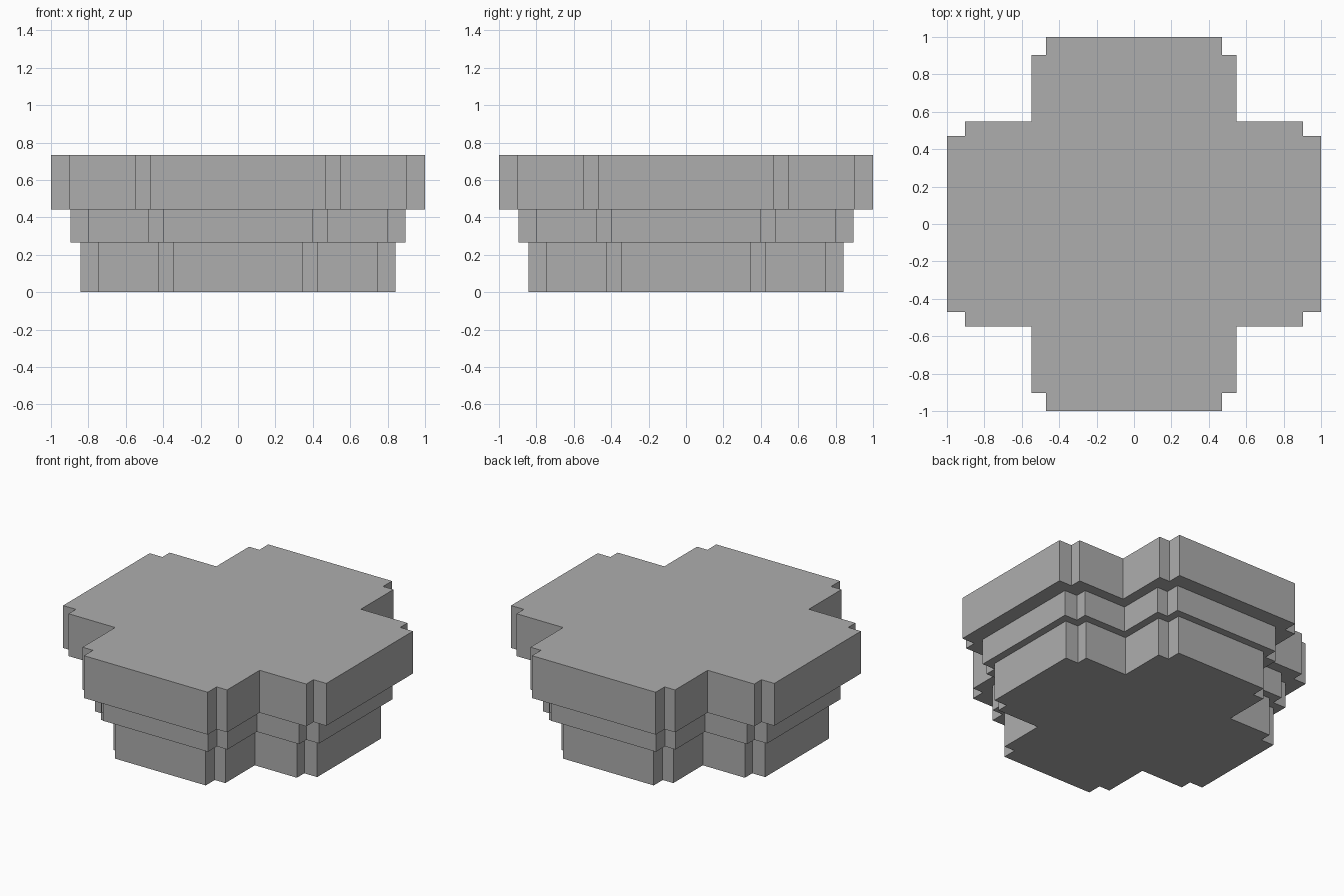
import bpy
import bmesh

cube = bpy.data.objects.get("Cube")
if cube:
    bpy.data.objects.remove(cube, do_unlink=True)

# Single flat colour
GREY = (0.42, 0.42, 0.42, 1.0)
grey = bpy.data.materials.new("stone_grey")
grey.use_nodes = True
grey.diffuse_color = GREY
grey.node_tree.nodes["Principled BSDF"].inputs["Base Color"].default_value = GREY


def cross_outline(reach, shoulder, arm, tip):
    """Cross with notched arm ends: one quadrant, turned four times."""
    quadrant = [(reach, -tip), (reach, tip), (shoulder, tip),
                (shoulder, arm), (arm, arm), (arm, shoulder), (tip, shoulder)]
    points = []
    for _ in range(4):
        points += quadrant
        quadrant = [(-y, x) for x, y in quadrant]
    # The first point of each quadrant closes the notch of the previous arm
    return clean(points)


def clean(points):
    """Drop repeated neighbouring points."""
    return [p for i, p in enumerate(points) if p != points[i - 1]]


def add_tier(name, bottom, top, *sizes):
    bm = bmesh.new()
    base = bm.faces.new([bm.verts.new((x, y, bottom))
                         for x, y in cross_outline(*sizes)])
    bm.normal_update()
    side = bmesh.ops.extrude_face_region(bm, geom=[base], use_keep_orig=True)
    bmesh.ops.translate(bm, vec=(0, 0, top - bottom),
                        verts=[v for v in side["geom"]
                               if isinstance(v, bmesh.types.BMVert)])
    bmesh.ops.recalc_face_normals(bm, faces=bm.faces)
    mesh = bpy.data.meshes.new(name)
    bm.to_mesh(mesh)
    bm.free()
    mesh.materials.append(grey)
    obj = bpy.data.objects.new(name, mesh)
    bpy.context.collection.objects.link(obj)


# Stacked tiers, widening upwards: reach, shoulder, arm half width, tip half width
add_tier("bottom_tier", 0.0, 0.265, 0.843, 0.745, 0.425, 0.345)
add_tier("middle_tier", 0.265, 0.442, 0.895, 0.798, 0.478, 0.398)
add_tier("top_tier", 0.442, 0.733, 1.0, 0.903, 0.549, 0.47)
